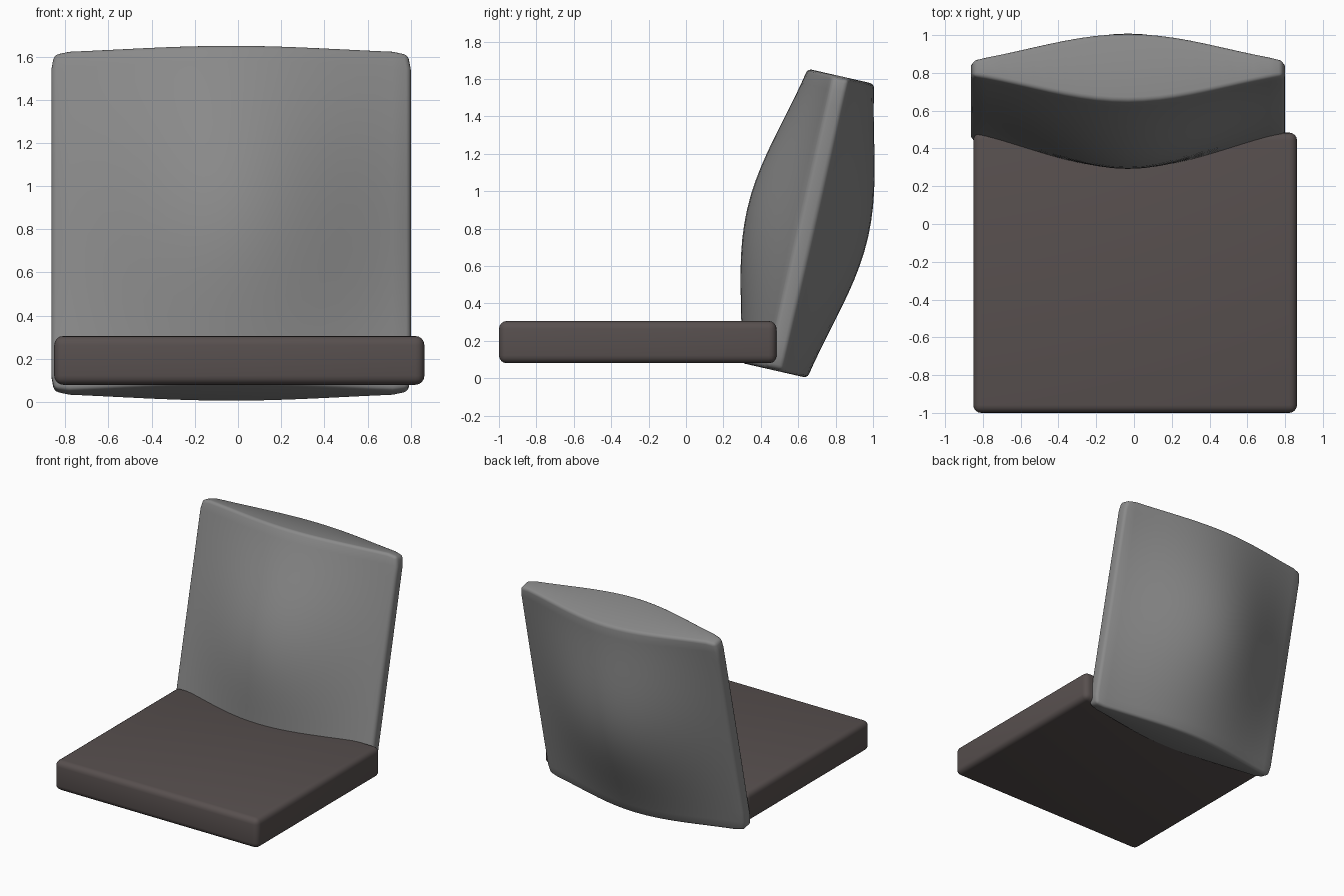
import bpy, bmesh, math
from mathutils import Matrix

if "Cube" in bpy.data.objects:
    bpy.data.objects.remove(bpy.data.objects["Cube"])


def finish(name, bm, width, segments, color):
    """Turn a bmesh into a coloured object with rounded edges and smooth shading."""
    bmesh.ops.recalc_face_normals(bm, faces=bm.faces)
    mesh = bpy.data.meshes.new(name)
    bm.to_mesh(mesh)
    bm.free()
    ob = bpy.data.objects.new(name, mesh)
    bpy.context.collection.objects.link(ob)
    mat = bpy.data.materials.new(name + "_fabric")
    mat.diffuse_color = color
    mat.use_nodes = True
    mat.node_tree.nodes["Principled BSDF"].inputs["Base Color"].default_value = mat.diffuse_color
    mesh.materials.append(mat)
    bev = ob.modifiers.new("rounded_edges", "BEVEL")
    bev.width = width
    bev.segments = segments
    bev.limit_method = "ANGLE"
    bev.angle_limit = math.radians(40)
    bpy.ops.object.select_all(action="DESELECT")
    ob.select_set(True)
    bpy.context.view_layer.objects.active = ob
    bpy.ops.object.modifier_apply(modifier=bev.name)
    bpy.ops.object.shade_smooth_by_angle(angle=math.radians(40))
    return ob


# Seat: flat padded slab
bm = bmesh.new()
bmesh.ops.create_cube(bm, size=1, matrix=Matrix.Translation((0.006, -0.258, 0.193))
                      @ Matrix.Diagonal((1.714, 1.484, 0.226, 1)))
finish("seat", bm, 0.042, 4, (0.096, 0.079, 0.077, 1))


# Back cushion: leaning slab, thick in the middle, thin along both sides
HALF_W, HALF_H, N = 0.832, 0.806, 20


def bulge(t):
    """1 in the middle, 0 at either end."""
    return 0.5 * (1 - t * t) + 0.25 * (1 + math.cos(math.pi * t))


def cushion_half_depth(s, t):
    return 0.043 + bulge(s) * (0.139 + 0.15 * bulge(t))


bm = bmesh.new()
grids = []
for side in (-1, 1):
    grid = []
    for i in range(N + 1):
        s = 2 * i / N - 1
        column = []
        for j in range(N + 1):
            t = 2 * j / N - 1
            k = 0.985 if abs(s) == 1 and abs(t) == 1 else 1  # softened corners
            column.append(bm.verts.new((k * s * HALF_W, side * cushion_half_depth(s, t),
                                        k * t * HALF_H)))
        grid.append(column)
    for i in range(N):
        for j in range(N):
            bm.faces.new((grid[i][j], grid[i + 1][j], grid[i + 1][j + 1], grid[i][j + 1]))
    grids.append(grid)

# Rim closing the front and back surfaces
rim = ([(i, 0) for i in range(N)] + [(N, j) for j in range(N)]
       + [(i, N) for i in range(N, 0, -1)] + [(0, j) for j in range(N, 0, -1)])
front, back = grids
for (a, b), (c, d) in zip(rim, rim[1:] + rim[:1]):
    bm.faces.new((front[a][b], front[c][d], back[c][d], back[a][b]))

cushion = finish("back_cushion", bm, 0.022, 3, (0.252, 0.252, 0.252, 1))
cushion.data.transform(Matrix.Translation((-0.032, 0.65, 0.828))
                       @ Matrix.Rotation(math.radians(-12.8), 4, "X"))
